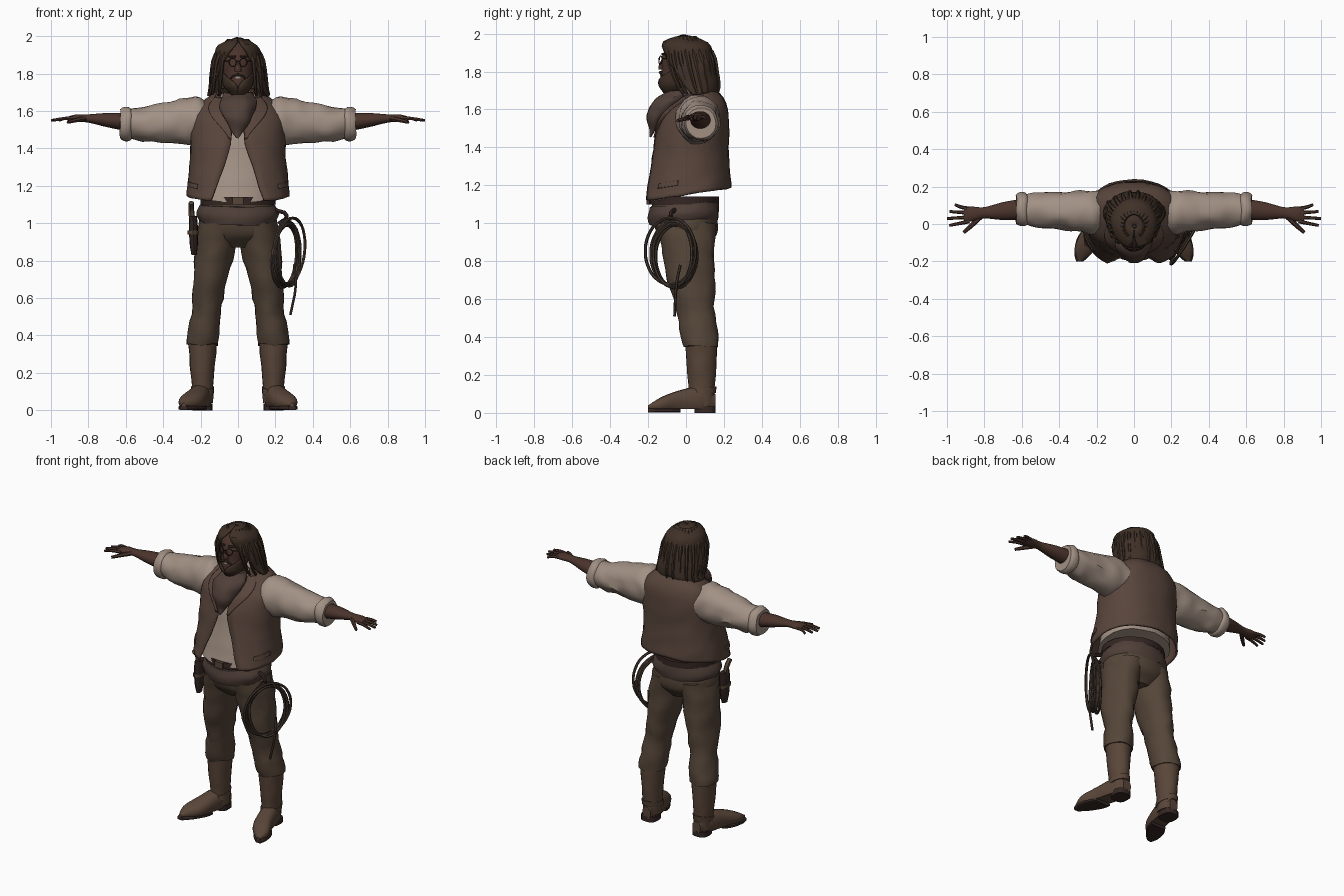
import bpy, bmesh, math, random
from mathutils import Vector, noise

random.seed(4)
if "Cube" in bpy.data.objects:
    bpy.data.objects.remove(bpy.data.objects["Cube"])
TURN = math.tau
SIDES = {"left": 1, "right": -1}


def material(name, *rgb):
    made = bpy.data.materials.new(name)
    made.use_nodes = True
    made.diffuse_color = (*rgb, 1)
    made.node_tree.nodes["Principled BSDF"].inputs["Base Color"].default_value = (*rgb, 1)
    return made


SHIRT = material("cream cloth", .36, .28, .23)
VEST = material("vest brown", .1, .06, .045)
TROUSER = material("trouser brown", .09, .06, .04)
SKIN = material("tanned skin", .07, .034, .025)
HAIR = material("dark hair", .05, .03, .02)
BOOT = material("boot leather", .1, .06, .04)
SCARF = material("scarf brown", .08, .05, .04)
ROPE = material("rope brown", .06, .04, .03)
DARK = material("dark leather", .035, .02, .017)


def link(name, data):
    ob = bpy.data.objects.new(name, data)
    bpy.context.collection.objects.link(ob)
    bpy.ops.object.select_all(action='DESELECT')
    ob.select_set(True)
    bpy.context.view_layer.objects.active = ob
    return ob


def finish(ob, mat, thick=0):
    ob.data.materials.append(mat)
    if thick:
        solid = ob.modifiers.new("thickness", 'SOLIDIFY')
        solid.thickness = thick
        solid.offset = 0
    bpy.ops.object.shade_smooth_by_angle(angle=math.radians(40))


def sample(values, t):
    """Smooth curve through evenly spaced values, read at t from 0 to 1."""
    last = len(values) - 1
    if last == 0:
        return values[0]
    i = min(int(t * last), last - 1)
    f = t * last - i
    before, here, there, after = (values[min(max(i + k, 0), last)] for k in range(-1, 3))
    slope, next_slope = (there - before) / 2, (after - here) / 2
    gap = there - here
    return here + f * (slope + f * (3*gap - 2*slope - next_slope + f * (slope + next_slope - 2*gap)))


def form(path, wide, deep=None, axis='z', power=1, tilt=0):
    """Surface function of a rounded body along a path with varying half widths."""
    tracks = list(zip(*path))

    def surface(t, angle, grow=0):
        across, along = (math.copysign(abs(k) ** power, k) for k in (math.sin(angle), -math.cos(angle)))
        u = across * (sample(wide, t) + grow)
        v = along * (sample(deep or wide, t) + grow)
        offset = {'x': (0, u, v), 'y': (u, 0, v), 'z': (u, v, tilt * along)}[axis]
        return Vector([sample(track, t) for track in tracks]) + Vector(offset)
    return surface


def loft(name, mat, surface, side=1, sides=20, span=(0, 1), grow=0, arc=None, stop=None,
         rough=0, thick=0, floor=-1):
    """Mesh a surface; arc and stop limit it to an open sheet."""
    bm = bmesh.new()
    rows = []
    rings = 18
    for r in range(rings + 1):
        s = r / rings
        t = span[0] + (span[1] - span[0]) * s
        start = sample(arc, s) if arc else 0
        end = sample(stop, s) if stop else TURN - start
        row = []
        for i in range(sides + bool(arc)):
            p = surface(t, start + (end - start) * i / sides, grow)
            p += rough * noise.noise_vector(p * 14)
            row.append(bm.verts.new((p.x * side, p.y, max(p.z, floor))))
        rows.append(row)
    for low, high in zip(rows, rows[1:]):
        for i in range(sides):
            j = (i + 1) % len(low)
            bm.faces.new((low[i], low[j], high[j], high[i]))
    if not arc:
        bm.faces.new(rows[0])
        bm.faces.new(rows[-1])
    bmesh.ops.recalc_face_normals(bm, faces=bm.faces)
    mesh = bpy.data.meshes.new(name)
    bm.to_mesh(mesh)
    bm.free()
    finish(link(name, mesh), mat, thick)


def tube(name, mat, points, radius, taper=1, side=1, cyclic=False):
    """Round cord through points, thinning towards its end."""
    curve = bpy.data.curves.new(name, 'CURVE')
    curve.dimensions = '3D'
    curve.bevel_depth = radius
    curve.bevel_resolution = 1
    curve.use_fill_caps = True
    curve.resolution_u = 3
    spline = curve.splines.new('BEZIER')
    spline.bezier_points.add(len(points) - 1)
    spline.use_cyclic_u = cyclic
    for i, (knot, (x, y, z)) in enumerate(zip(spline.bezier_points, points)):
        knot.co = (x * side, y, z)
        knot.handle_left_type = knot.handle_right_type = 'AUTO'
        knot.radius = 1 + (taper - 1) * i / (len(points) - 1)
    link(name, curve)
    bpy.ops.object.convert(target='MESH')
    finish(bpy.context.object, mat)


# Torso: one body form shared by the shirt, open vest, lapels and pockets
torso = form([(0, 0, 1.15), (0, .05, 1.69)], (.27, .26, .25, .25, .23, .11),
             (.23, .22, .2, .19, .16, .08), power=.88, tilt=.035)
loft("shirt_body", SHIRT, torso, grow=-.04, rough=.005)
loft("vest", VEST, torso, sides=36, arc=(.5, .4, .25, .1, .2, .75), rough=.006, thick=.012)
for label, side in SIDES.items():
    loft(label + "_lapel", VEST, torso, side, sides=8, span=(.6, 1), grow=.01,
         arc=(.1, .2, .75), stop=(.15, .6, 1.3), thick=.008)
    loft(label + "_pocket_flap", VEST, torso, side, sides=8, span=(.15, .2), grow=.008,
         arc=(.9,), stop=(1.4,), thick=.008)
loft("vest_collar", VEST, form([(0, .04, 1.67), (0, .04, 1.72)], (.12, .1), (.1, .08)),
     arc=(1,), thick=.012)

# Trousers seat, sash and belt
loft("trouser_seat", TROUSER, form([(0, .01, .87), (0, -.01, 1.13)], (.1, .21, .2, .19),
     (.09, .16, .17, .17)), rough=.006)
loft("sash", SCARF, form([(0, -.01, 1), (0, -.01, 1.1)], (.2, .22, .2), (.18, .19, .18), tilt=.012),
     rough=.01)
loft("belt", DARK, form([(0, -.01, 1.1), (0, -.01, 1.14)], (.2,), (.185,)))
loft("belt_buckle", BOOT, form([(0, -.2, 1.1), (0, -.2, 1.14)], (.03,), (.008,), power=.4))

# Neck and neckerchief with a hanging point
loft("neck", SKIN, form([(0, 0, 1.64), (0, -.01, 1.76)], (.06,)))
loft("neckerchief", SCARF, form([(0, -.18, 1.45), (0, -.15, 1.57), (0, -.02, 1.7)],
     (.005, .04, .08, .1, .075), (.005, .02, .05, .09, .075)), rough=.012)

# Head and face; the beard is a raised sheet of the head form
head = form([(0, -.07, 1.69), (0, -.03, 1.8), (0, 0, 1.97)], (.03, .065, .08, .085, .03),
            (.04, .085, .1, .11, .05))
loft("head", SKIN, head)
loft("beard", HAIR, head, span=(0, .5), grow=.007, arc=(0, 0, .25, 1), thick=.008, rough=.004)
loft("teeth", SHIRT, form([(0, -.1, 1.775), (0, -.1, 1.785)], (.023,), (.038,)))
loft("nose", SKIN, form([(0, -.13, 1.81), (0, -.11, 1.88)], (.018, .018, .01, .01),
     (.015, .02, .015, .01)), sides=10)
for label, side in SIDES.items():
    tube(label + "_moustache", HAIR, [head(t, a, .005) for t, a in ((.48, 0), (.46, .3), (.38, .6))],
         .009, .4, side)
    tube(label + "_brow", HAIR, [head(.75, a, .003) for a in (.15, .4, .8)], .007, .6, side)
    rim = []
    for k in range(8):
        angle = TURN * k / 8
        rim.append(head(.67 + .055 * math.sin(angle), .3 + .2 * math.cos(angle), .012))
    tube(label + "_eyeglass_rim", DARK, rim, .003, 1, side, True)
    tube(label + "_eyeglass_arm", DARK, [head(.69, a, .01) for a in (.5, 1, 1.6)], .003, 1, side)
tube("eyeglass_bridge", DARK, [head(.69, a, .015) for a in (-.1, 0, .1)], .003)

# Long hair shell and loose locks running down it
hair = form([(0, .06, 1.68), (0, .02, 1.83), (0, -.01, 1.99)], (.16, .15, .145, .135, .12, .1, .01),
            (.1, .12, .13, .135, .13, .115, .01))
loft("hair", HAIR, hair, sides=28, arc=(1.3, 1.1, .95, .8, .5, .15, 0), rough=.008, thick=.012)
locks = 18
for k in range(locks):
    angle = .7 + (TURN - 1.4) * k / (locks - 1)
    flare = random.uniform(-.01, .01)
    strand = [hair(t, angle, flare * (1 - t)) for t in (.93, .7, .4, .15, random.uniform(0, .05))]
    tube("hair_lock_" + str(k + 1), HAIR, strand, .016, .4)

# Arms: sleeves, rolled cuffs, forearms and hands
sleeve = form([(.16, .06, 1.55), (.58, .08, 1.53)], (.12, .115, .105, .095, .08),
              (.1, .13, .11, .095, .08), 'x')
cuff = form([(.56, .08, 1.53), (.63, .08, 1.53)], (.07, .09, .09, .08), axis='x')
forearm = form([(.58, .08, 1.54), (.8, .06, 1.56), (.91, .05, 1.56)], (.055, .05, .03, .04, .04),
               (.05, .04, .022, .02, .01), 'x')
for label, side in SIDES.items():
    loft(label + "_sleeve", SHIRT, sleeve, side, rough=.013)
    loft(label + "_cuff", SHIRT, cuff, side, rough=.008)
    loft(label + "_forearm", SKIN, forearm, side)
    for k, finger in enumerate(("index", "middle", "ring", "little")):
        root, spread = .015 + .022 * k, .015 * (k - 1.5)
        tip = .97 + .03 * math.sin(k + .6)
        tube(label + "_" + finger + "_finger", SKIN, [(.88, root, 1.56), (.93, root + spread / 2, 1.56),
             (tip, root + spread, 1.55)], .0115, .65, side)
    tube(label + "_thumb", SKIN, [(.82, .04, 1.56), (.87, -.01, 1.55), (.91, -.045, 1.54)],
         .015, .6, side)

# Legs and boots
leg = form([(.1, 0, 1), (.15, .03, .68), (.19, .08, .35)], (.1, .11, .1, .09, .08, .085, .085),
           (.16, .145, .135, .125, .1, .1, .09))
shaft = form([(.19, .085, .04), (.19, .08, .38)], (.056, .058, .07, .08), (.066, .07, .08, .084))
foot = form([(.185, .155, .06), (.22, -.03, .06), (.29, -.2, .03)], (.03, .055, .06, .06, .01),
            (.04, .075, .06, .04, .01), 'y', power=.85)
sole = form([(.22, -.03, .013), (.29, -.2, .013)], (.055, .065, .05, .02), (.012,), 'y', power=.5)
heel = form([(.19, .1, 0), (.19, .1, .035)], (.053,), (.056,), power=.7)
strap = form([(.19, .08, .09), (.19, .085, .125)], (.061,), (.077,), tilt=.015)
for label, side in SIDES.items():
    loft(label + "_trouser_leg", TROUSER, leg, side, rough=.011)
    loft(label + "_boot_shaft", BOOT, shaft, side, rough=.004)
    loft(label + "_boot_foot", BOOT, foot, side, floor=.02)
    loft(label + "_boot_sole", DARK, sole, side)
    loft(label + "_boot_heel", DARK, heel, side)
    loft(label + "_ankle_strap", BOOT, strap, side)

# Coiled rope on the left hip, with its hanging end
for k in range(6):
    radius, height = random.uniform(.1, .135), random.uniform(.155, .19)
    lean, shift = random.uniform(-.02, .02), random.uniform(-.018, .018)
    loop = []
    for i in range(12):
        across, up = math.sin(TURN * i / 12), math.cos(TURN * i / 12)
        loop.append((.265 + .6 * radius * across + shift + lean * up,
                     -.07 + radius * across - shift, .84 + height * up + shift))
    tube("rope_loop_" + str(k + 1), ROPE, loop, .0085, cyclic=True)
tube("rope_end", ROPE, [(.3, -.03, .78), (.31, -.05, .68), (.28, -.06, .51)], .0075)
tube("rope_tie", DARK, [(.2, -.06, 1.07), (.26, -.08, 1.04), (.22, -.06, 1)], .012)

# Holster and pistol grip on the right hip
loft("holster", DARK, form([(-.235, -.075, .83), (-.24, -.065, 1.04)], (.014, .022, .024, .02),
     (.024, .04, .048, .045)), sides=12)
tube("pistol_grip", BOOT, [(-.245, -.07, 1.02), (-.25, -.075, 1.07), (-.25, -.11, 1.11)], .017, .9)
loft("holster_strap", BOOT, form([(-.24, -.07, .94), (-.24, -.07, .96)], (.03,), (.048,)), sides=12)
